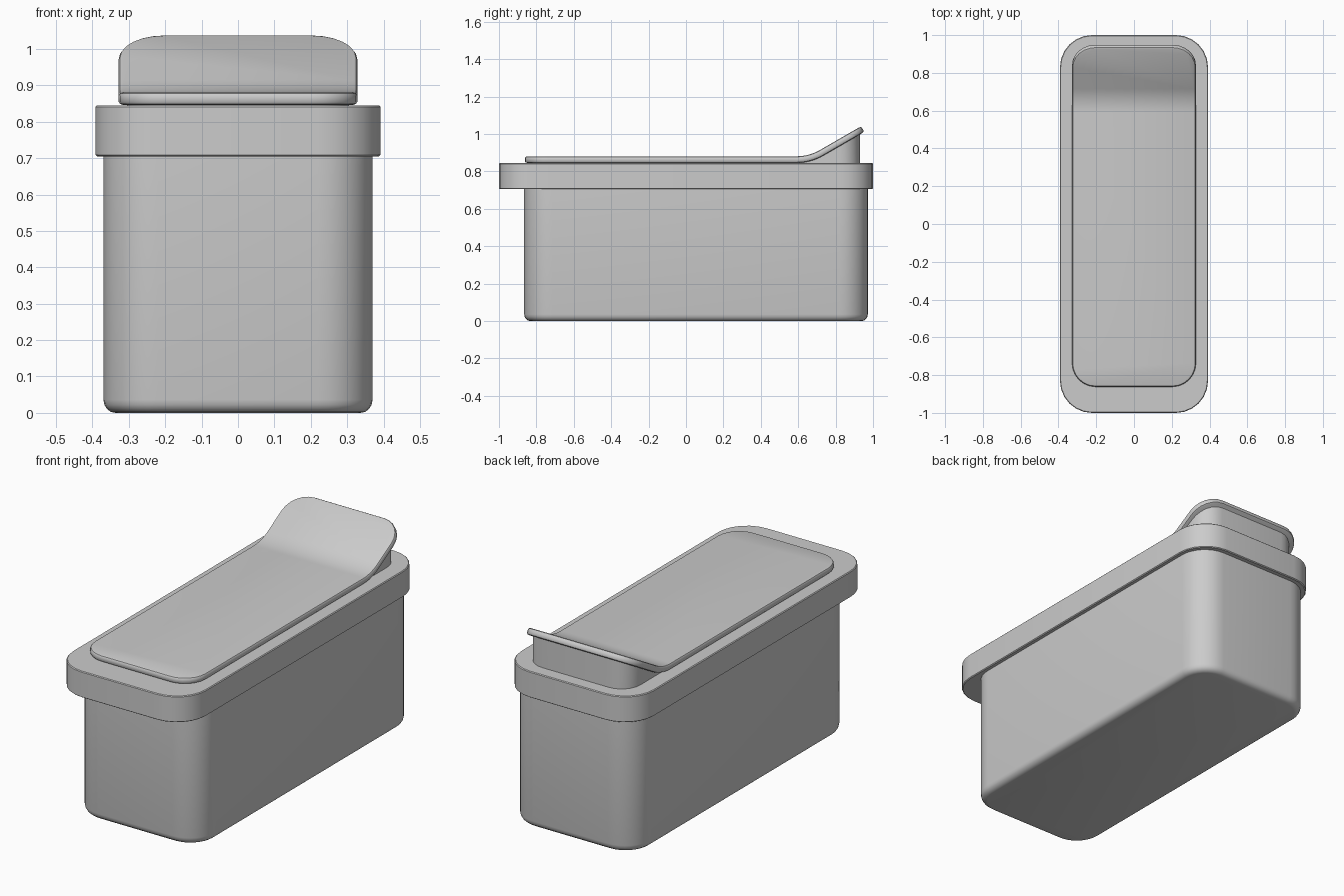
import bpy, bmesh, math

if "Cube" in bpy.data.objects:
    bpy.data.objects.remove(bpy.data.objects["Cube"])

BEND, ANGLE, ARC = 0.591, math.radians(30), 0.14   # where and how far the lid peels up
R = ARC / ANGLE
MID = 0.8635                                        # mid height of the lid sheet


def ring(hx, y0, y1, r, inset, seg):
    """Rounded rectangle outline, shrunk by inset."""
    hx, y0, y1, r = hx - inset, y0 + inset, y1 - inset, r - inset
    pts = []
    for k, (cx, cy) in enumerate([(hx - r, y1 - r), (-hx + r, y1 - r),
                                  (-hx + r, y0 + r), (hx - r, y0 + r)]):
        for i in range(seg + 1):
            a = math.pi / 2 * (k + i / seg)
            pts.append((cx + r * math.cos(a), cy + r * math.sin(a)))
    return pts


def tub(name, hx, y0, y1, r, levels, seg=6, cuts=(), warp=None):
    """Loft rounded rectangles through (z, inset) levels, cut across y, then warp."""
    bm = bmesh.new()
    loops = [[bm.verts.new((x, y, z)) for x, y in ring(hx, y0, y1, r, ins, seg)]
             for z, ins in levels]
    n = len(loops[0])
    for a, b in zip(loops, loops[1:]):
        for i in range(n):
            j = (i + 1) % n
            bm.faces.new((a[i], a[j], b[j], b[i]))
    bm.faces.new(loops[0][::-1])
    bm.faces.new(loops[-1])
    for y in cuts:
        bmesh.ops.bisect_plane(bm, geom=bm.verts[:] + bm.edges[:] + bm.faces[:],
                               plane_co=(0, y, 0), plane_no=(0, 1, 0))
    if warp:
        for v in bm.verts:
            warp(v.co)
    bmesh.ops.recalc_face_normals(bm, faces=bm.faces)
    me = bpy.data.meshes.new(name)
    bm.to_mesh(me)
    bm.free()
    ob = bpy.data.objects.new(name, me)
    bpy.context.collection.objects.link(ob)
    bpy.context.view_layer.objects.active = ob
    ob.select_set(True)
    bpy.ops.object.shade_smooth_by_angle(angle=math.radians(35))
    ob.select_set(False)
    return ob


def peel(co):
    """Bend the flat lid sheet upward past BEND."""
    s, t = co.y - BEND, co.z - MID
    if s <= 0:
        return
    a = min(s / R, ANGLE)
    rest = max(s - ARC, 0)
    co.y = BEND + R * math.sin(a) + rest * math.cos(a) - t * math.sin(a)
    co.z = MID + R * (1 - math.cos(a)) + rest * math.sin(a) + t * math.cos(a)


def meet_lid(co):
    """Raise the top of the plug to the underside of the lid."""
    if co.z > 0.85:
        d = min(max(co.y - BEND, 0), R * math.sin(ANGLE))
        rest = max(co.y - BEND - d, 0)
        co.z = MID + R - math.sqrt(R * R - d * d) + rest * math.tan(ANGLE)


bends = [BEND + ARC * i / 8 for i in range(9)]

# container body with rounded bottom edge
tub("container_body", 0.37, -0.865, 0.972, 0.15,
    [(0, 0.034), (0.003, 0.02), (0.012, 0.009), (0.022, 0.003), (0.036, 0), (0.72, 0)], seg=8)

# overhanging rim
tub("rim", 0.392, -1.0, 1.0, 0.17,
    [(0.705, 0.005), (0.709, 0), (0.841, 0), (0.845, 0.004)])

# plug wall under the raised end of the lid
tub("lid_plug", 0.305, -0.835, 0.93, 0.11, [(0.83, 0), (0.86, 0)],
    cuts=bends, warp=meet_lid)

# lid sheet with its peeled-up end
tub("lid", 0.328, -0.862, 0.985, 0.125,
    [(0.846, 0.012), (0.849, 0.004), (0.855, 0), (0.872, 0), (0.878, 0.004), (0.881, 0.012)],
    cuts=bends, warp=peel)
